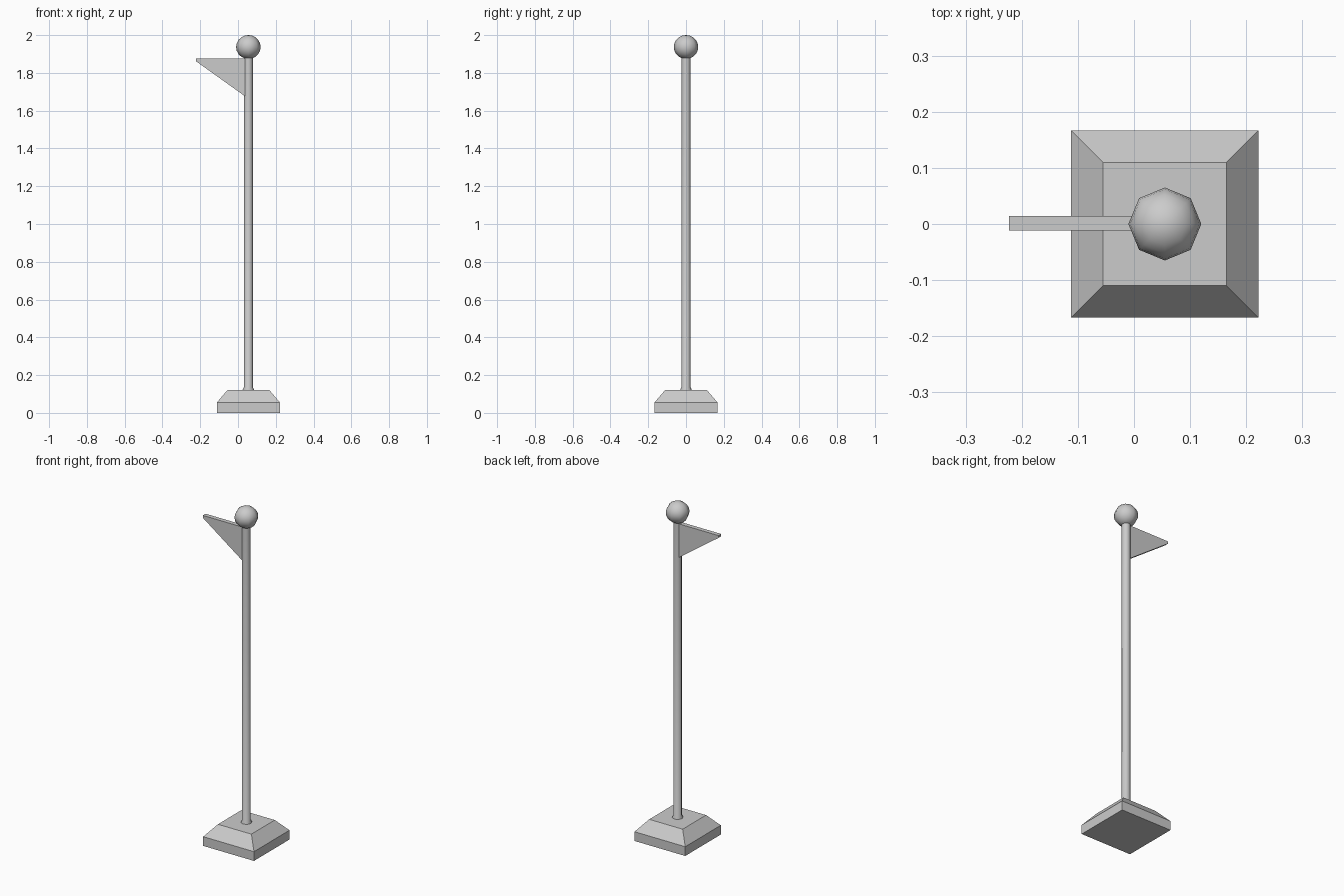
import bpy, bmesh, math

if "Cube" in bpy.data.objects:
    bpy.data.objects.remove(bpy.data.objects["Cube"])

CX = 0.055  # pole axis


def make(name, bm, smooth=False):
    bmesh.ops.recalc_face_normals(bm, faces=bm.faces)
    for f in bm.faces:
        f.smooth = smooth and len(f.verts) <= 4
    me = bpy.data.meshes.new(name)
    bm.to_mesh(me)
    bm.free()
    ob = bpy.data.objects.new(name, me)
    bpy.context.collection.objects.link(ob)
    return ob


def stack(name, profile, sides, turn=0.0, smooth=False):
    """Closed solid from (radius, z) rings around the pole axis."""
    bm = bmesh.new()
    rings = []
    for r, z in profile:
        angles = [turn + 2 * math.pi * i / sides for i in range(sides)]
        rings.append([bm.verts.new((CX + r * math.cos(a), r * math.sin(a), z)) for a in angles])
    for lo, hi in zip(rings, rings[1:]):
        for i in range(sides):
            j = (i + 1) % sides
            bm.faces.new((lo[i], lo[j], hi[j], hi[i]))
    bm.faces.new(rings[0])
    bm.faces.new(rings[-1])
    return make(name, bm, smooth)


# square base with sloping shoulders
d = math.sqrt(2)
stack("base", [(0.167 * d, 0), (0.167 * d, 0.055), (0.11 * d, 0.122)], 4, math.pi / 4)

# pole with a small flared foot
stack("pole", [(0.03, 0.118), (0.03, 0.124), (0.024, 0.136), (0.024, 1.89)], 8, smooth=True)

# ball finial
bm = bmesh.new()
bmesh.ops.create_uvsphere(bm, u_segments=8, v_segments=10, radius=0.065)
for v in bm.verts:
    v.co.x += CX
    v.co.z = v.co.z * 0.97 + 1.937
make("ball_finial", bm, True)

# pennant, a thick triangle with a blunt tip
bm = bmesh.new()
outline = [(-0.223, 1.876), (-0.223, 1.862), (0.042, 1.673), (0.042, 1.876)]
face = bm.faces.new([bm.verts.new((x, -0.012, z)) for x, z in outline])
ext = bmesh.ops.extrude_face_region(bm, geom=[face], use_keep_orig=True)
for v in ext["geom"]:
    if isinstance(v, bmesh.types.BMVert):
        v.co.y = 0.014
make("pennant", bm)
